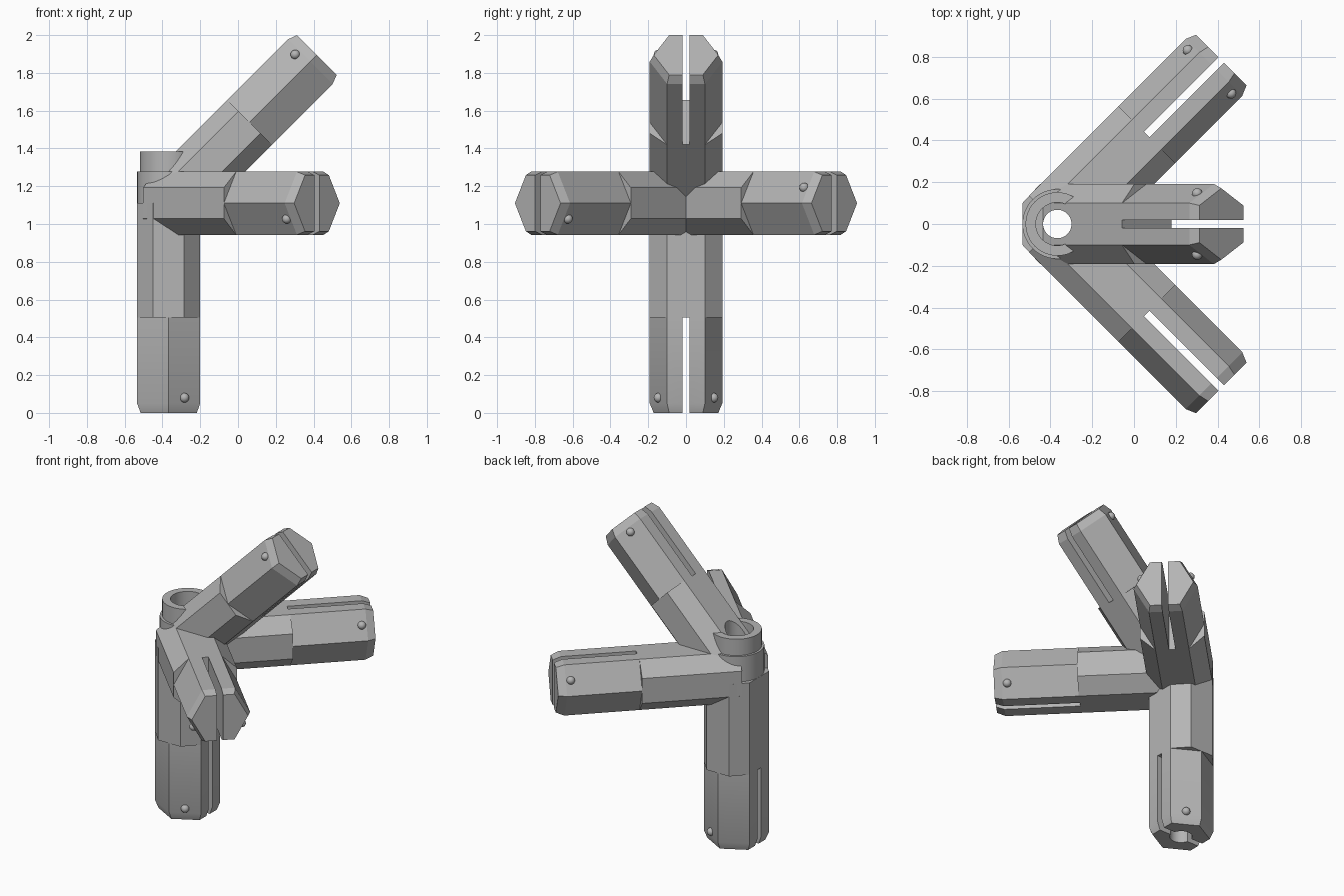
import bpy, bmesh, math
from mathutils import Vector, Matrix

cube = bpy.data.objects.get("Cube")
if cube:
    bpy.data.objects.remove(cube, do_unlink=True)

grey = bpy.data.materials.new("plain grey")
grey.use_nodes = True
grey.diffuse_color = (0.46, 0.46, 0.46, 1)
grey.node_tree.nodes["Principled BSDF"].inputs["Base Color"].default_value = grey.diffuse_color

NODE = Vector((-0.367, 0, 1.11))
STEP, TAPER, END = 0.605, 1.06, 1.11
HALF_W, HALF_N, FLAT = 0.192, 0.167, 0.1
HEX = [(HALF_W, 0), (FLAT, HALF_N), (-FLAT, HALF_N),
       (-HALF_W, 0), (-FLAT, -HALF_N), (FLAT, -HALF_N)]
OCT = [(HALF_W, -0.082), (HALF_W, 0.082), (FLAT, HALF_N), (-FLAT, HALF_N),
       (-HALF_W, 0.082), (-HALF_W, -0.082), (-FLAT, -HALF_N), (FLAT, -HALF_N)]


def add_object(name, bm, matrix):
    bmesh.ops.recalc_face_normals(bm, faces=bm.faces)
    mesh = bpy.data.meshes.new(name)
    bm.to_mesh(mesh)
    bm.free()
    mesh.transform(matrix)
    mesh.materials.append(grey)
    obj = bpy.data.objects.new(name, mesh)
    bpy.context.collection.objects.link(obj)
    return obj


def loft(name, profile, stations, matrix):
    """Skin scaled copies of a profile; stations are (distance, scale)."""
    bm = bmesh.new()
    rings = [[bm.verts.new((w * k, n * k, d)) for w, n in profile] for d, k in stations]
    count = len(profile)
    for a, b in zip(rings, rings[1:]):
        for i in range(count):
            j = (i + 1) % count
            bm.faces.new((a[i], a[j], b[j], b[i]))
    bm.faces.new(rings[0])
    bm.faces.new(rings[-1])
    return add_object(name, bm, matrix)


def cylinder(name, radius, bottom, top):
    circle = [(radius * math.cos(math.tau * i / 48), radius * math.sin(math.tau * i / 48))
              for i in range(48)]
    return loft(name, circle, [(bottom, 1), (top, 1)], Matrix.Translation((NODE.x, 0, 0)))


def cut(obj, cutter):
    mod = obj.modifiers.new("cut", 'BOOLEAN')
    mod.operation, mod.solver, mod.object = 'DIFFERENCE', 'EXACT', cutter
    graph = bpy.context.evaluated_depsgraph_get()
    mesh = bpy.data.meshes.new_from_object(obj.evaluated_get(graph))
    obj.modifiers.clear()
    obj.data = mesh


def remove(obj):
    bpy.data.objects.remove(obj, do_unlink=True)


# Each arm: name, direction, and the side that carries the bumps
S = math.sqrt(0.5)
ARMS = [("lower", (0, 0, -1), (1, 0, 0)),
        ("upper", (S, 0, S), (-S, 0, S)),
        ("back", (S, S, 0), (0, 0, 1)),
        ("front", (S, -S, 0), (0, 0, -1))]
bored, smooth = [], []

for name, direction, normal in ARMS:
    d, n = Vector(direction), Vector(normal)
    matrix = Matrix.Translation(NODE) @ Matrix((n.cross(d), n, d)).transposed().to_4x4()
    # Eight-sided root and six-sided tapered tip
    root = loft(name + "_arm_root", OCT, [(0, 1), (STEP, 1)], matrix)
    tip = loft(name + "_arm_tip", HEX, [(STEP, 1), (TAPER, 1), (END, 0.89)], matrix)
    bored.append(root)
    if name == "lower":
        bored.append(tip)
    # Slot splitting the tip into two prongs
    slit = [(-0.019, -0.3), (0.019, -0.3), (0.019, 0.3), (-0.019, 0.3)]
    slot = loft("slot_cutter", slit, [(STEP - 0.05, 1), (END + 0.1, 1)], matrix)
    cut(tip, slot)
    remove(slot)
    # Snap bumps on the two slanted faces
    for side, label in ((1, "a"), (-1, "b")):
        bm = bmesh.new()
        bmesh.ops.create_uvsphere(bm, u_segments=20, v_segments=12, radius=0.025)
        spot = Matrix.Translation((side * 0.146, 0.083, END - 0.08))
        smooth.append(add_object(name + "_bump_" + label, bm, matrix @ spot))

# Round hub and raised collar
hub = cylinder("hub", HALF_N, NODE.z - 0.02, NODE.z + HALF_N)
collar = cylinder("collar", 0.152, NODE.z + HALF_N, 1.385)
recess = cylinder("recess_cutter", 0.103, NODE.z, 1.5)
cut(collar, recess)
remove(recess)
bored.append(hub)

# Vertical bore through the hub and lower arm
bore = cylinder("bore_cutter", 0.068, -0.1, 1.6)
for obj in bored:
    cut(obj, bore)
remove(bore)

bpy.ops.object.select_all(action='DESELECT')
for obj in smooth + bored + [collar]:
    obj.select_set(True)
    bpy.context.view_layer.objects.active = obj
bpy.ops.object.shade_smooth_by_angle(angle=math.radians(30))
